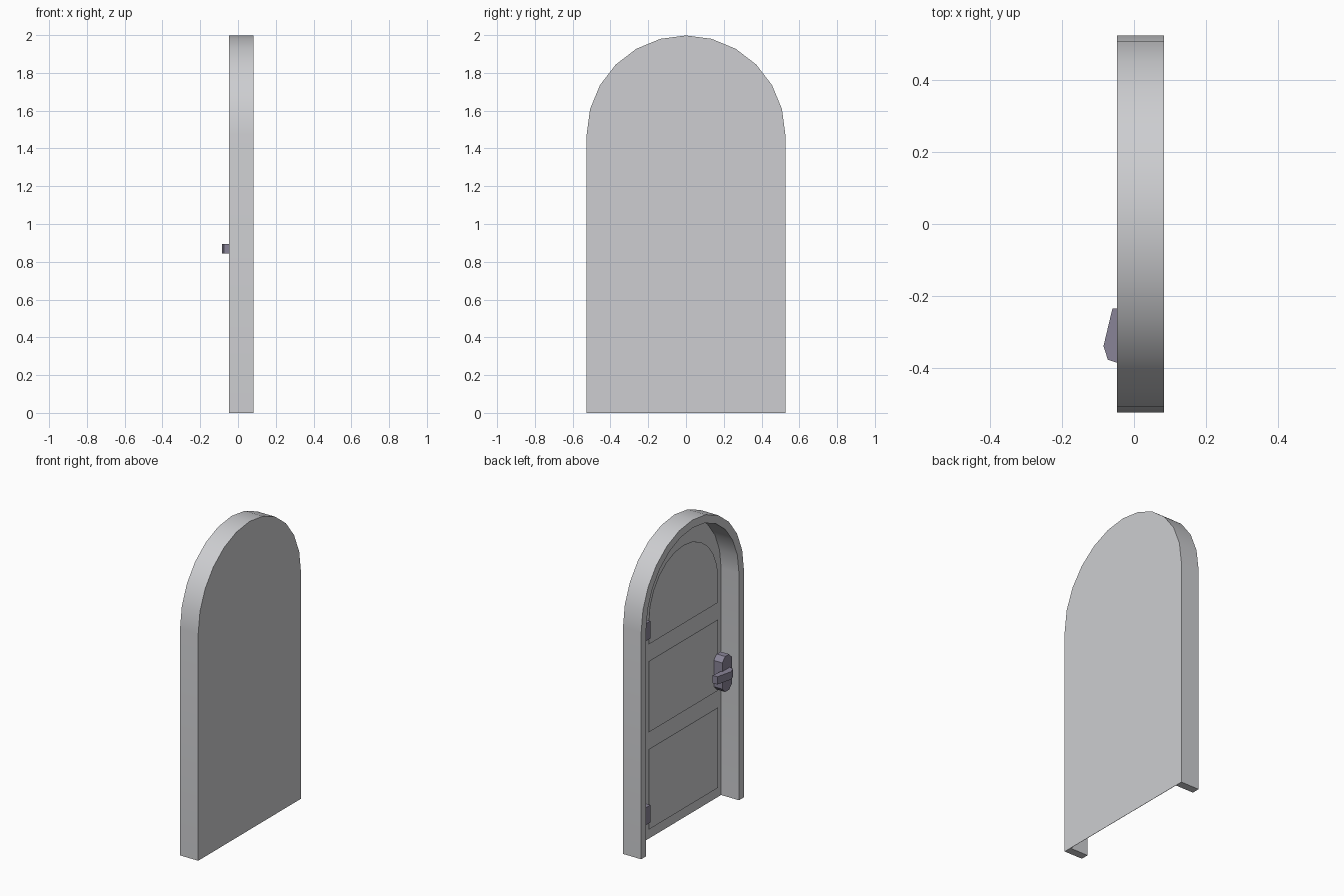
import bpy, bmesh, math
from math import radians

cube = bpy.data.objects.get("Cube")
if cube:
    bpy.data.objects.remove(cube, do_unlink=True)

BACK = 0.083               # flat side of the door
FRONT = -0.047             # open side of the frame
MIDDLE = 0.018             # plane that carries panels, hinges and handle
SPRING = 1.472             # height where the arch begins


def material(name, color):
    mat = bpy.data.materials.new(name)
    mat.use_nodes = True
    mat.diffuse_color = (*color, 1)
    mat.node_tree.nodes["Principled BSDF"].inputs["Base Color"].default_value = (*color, 1)
    return mat


grey = material("light_grey", (0.61, 0.615, 0.635))
metal = material("purple_grey_metal", (0.25, 0.23, 0.31))


def prism(name, outline, offset, mat, axis="x", smooth=False):
    """Extrude a flat outline along x (outline is y, z) or z (outline is x, y)."""
    bm = bmesh.new()
    start, end = offset
    place = (lambda a, b: (start, a, b)) if axis == "x" else (lambda a, b: (a, b, start))
    face = bm.faces.new([bm.verts.new(place(a, b)) for a, b in outline])
    moved = bmesh.ops.extrude_face_region(bm, geom=[face])["geom"]
    shift = (end - start, 0, 0) if axis == "x" else (0, 0, end - start)
    bmesh.ops.translate(bm, vec=shift, verts=[v for v in moved if isinstance(v, bmesh.types.BMVert)])
    bmesh.ops.recalc_face_normals(bm, faces=bm.faces)
    mesh = bpy.data.meshes.new(name)
    bm.to_mesh(mesh)
    bm.free()
    mesh.materials.append(mat)
    obj = bpy.data.objects.new(name, mesh)
    bpy.context.collection.objects.link(obj)
    if smooth:
        bpy.ops.object.select_all(action="DESELECT")
        obj.select_set(True)
        bpy.context.view_layer.objects.active = obj
        bpy.ops.object.shade_smooth_by_angle(angle=radians(30))


def arch(radius, spring, bottom, steps=12):
    """Outline with straight sides and a half-round top."""
    curve = [(radius * math.cos(math.pi * i / steps), spring + radius * math.sin(math.pi * i / steps))
             for i in range(steps + 1)]
    return [(radius, bottom)] + curve + [(-radius, bottom)]


def rectangle(y0, y1, z0, z1):
    return [(y0, z0), (y1, z0), (y1, z1), (y0, z1)]


# Frame: a band between the outer and inner arch
outer, inner = arch(0.526, SPRING, 0), arch(0.475, SPRING, 0)
prism("door_frame", outer + inner[::-1], (FRONT, BACK), grey, smooth=True)

# Thin door leaf closing the back of the frame
prism("door_leaf", inner, (BACK - 0.002, BACK), grey)

# Three thin panels, the top one arched
panel_depth = (MIDDLE, MIDDLE + 0.002)
half = 0.355
for name, low, high in (("lower_panel", 0.11, 0.63), ("middle_panel", 0.74, 1.20)):
    prism(name, rectangle(-half, half, low, high), panel_depth, grey)
prism("upper_panel", arch(half, 1.462, 1.31), panel_depth, grey)

# Hinges along the left jamb
for name, low in (("lower_hinge", 0.185), ("upper_hinge", 1.377)):
    prism(name, rectangle(0.40, 0.475, low, low + 0.113), (-0.025, MIDDLE), metal)

# Handle: chamfered mounting block and a tapered lever
cy, cz, w, h, cut = -0.36, 0.867, 0.05, 0.115, 0.03
corners = [(w, h - cut), (w - cut, h), (cut - w, h), (-w, h - cut),
           (-w, cut - h), (cut - w, -h), (w - cut, -h), (w, cut - h)]
prism("handle_plate", [(cy + y, cz + z) for y, z in corners], (-0.043, MIDDLE), metal)
lever = [(-0.025, -0.235), (-0.06, -0.235), (-0.085, -0.34),
         (-0.073, -0.378), (-0.047, -0.387), (-0.035, -0.387), (-0.035, -0.32)]
prism("handle_lever", lever, (0.845, 0.895), metal, axis="z")
